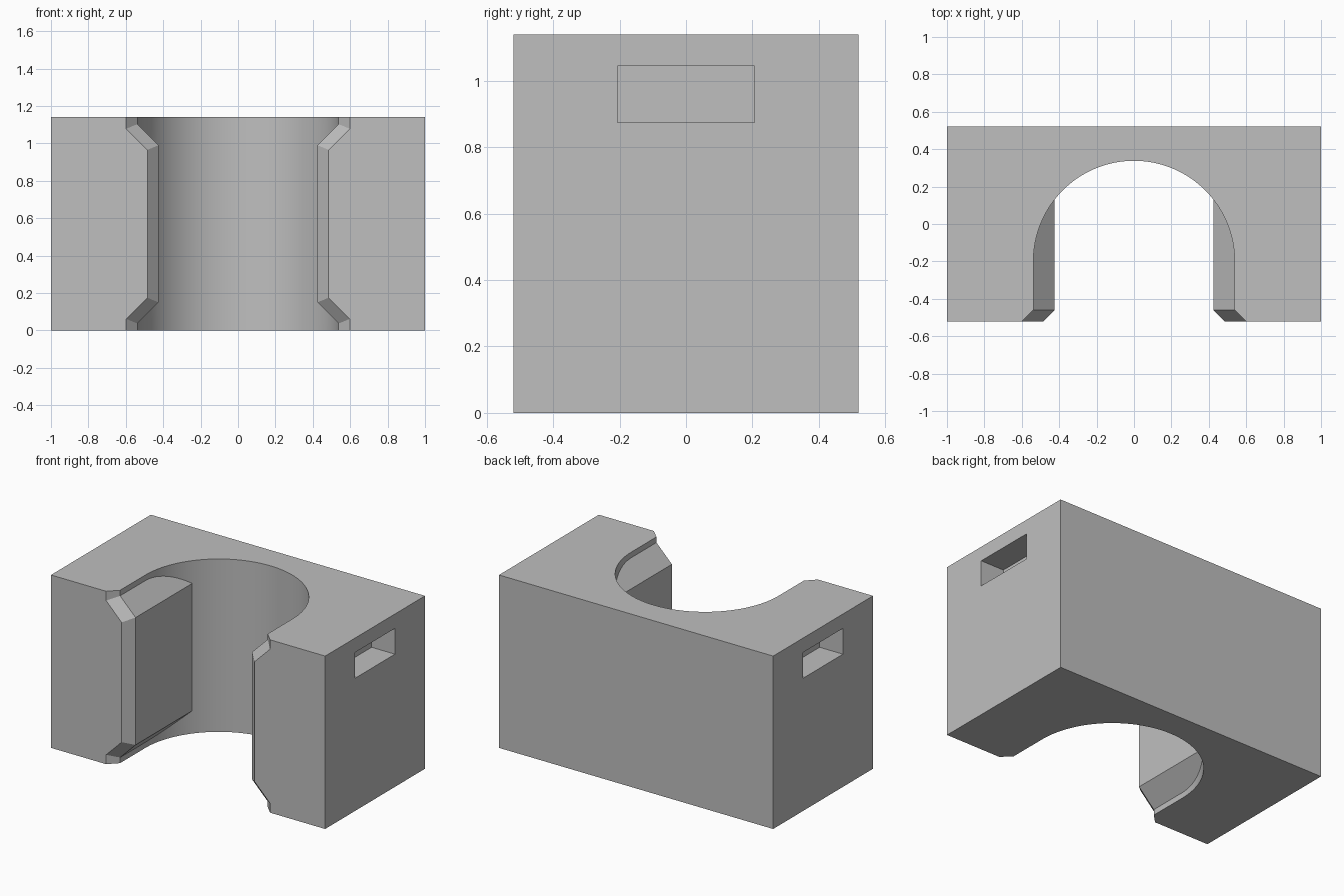
import bpy, bmesh
from math import pi, cos, sin, radians, sqrt

old = bpy.data.objects.get("Cube")
if old:
    bpy.data.objects.remove(old, do_unlink=True)

DEPTH, HEIGHT = 1.04, 1.14
RADIUS, ARC_Y = 0.538, -0.2      # round channel
GRIP = 0.425                     # half gap between the side pads
BEVEL = 0.06                     # bevel around the front mouth

grey = bpy.data.materials.new("light_grey")
grey.use_nodes = True
grey.diffuse_color = (0.52, 0.52, 0.52, 1)
grey.node_tree.nodes["Principled BSDF"].inputs["Base Color"].default_value = (0.52, 0.52, 0.52, 1)


def loft(name, sections):
    """Closed solid through matching rings of points."""
    bm = bmesh.new()
    rings = [[bm.verts.new(p) for p in ring] for ring in sections]
    for a, b in zip(rings, rings[1:]):
        for i in range(len(a)):
            j = (i + 1) % len(a)
            bm.faces.new((a[i], a[j], b[j], b[i]))
    bm.faces.new(rings[0])
    bm.faces.new(rings[-1])
    bmesh.ops.recalc_face_normals(bm, faces=bm.faces)
    mesh = bpy.data.meshes.new(name)
    bm.to_mesh(mesh)
    bm.free()
    mesh.materials.append(grey)
    obj = bpy.data.objects.new(name, mesh)
    bpy.context.collection.objects.link(obj)
    return obj


def box(name, x0, x1, y0, y1, z0, z1):
    return loft(name, [[(x0, y0, z), (x1, y0, z), (x1, y1, z), (x0, y1, z)] for z in (z0, z1)])


def combine(obj, tool, operation):
    """Apply a boolean, then remove the tool."""
    tool.hide_render = True
    mod = obj.modifiers.new("boolean", 'BOOLEAN')
    mod.operation, mod.object, mod.solver = operation, tool, 'EXACT'
    bpy.context.view_layer.objects.active = obj
    bpy.ops.object.modifier_apply(modifier=mod.name)
    bpy.data.objects.remove(tool, do_unlink=True)


def mouth(y, grow):
    """Opening seen from the front, widened evenly by grow."""
    rise = grow * (sqrt(2) - 1)
    slope = RADIUS - GRIP
    low = 0.037 + rise
    wide, narrow = RADIUS + grow, GRIP + grow
    half = [(wide, -0.1), (wide, low), (narrow, low + slope)]
    half += [(x, HEIGHT - z) for x, z in reversed(half)]
    return [(x, y, z) for x, z in half] + [(-x, y, z) for x, z in reversed(half)]


# Main block
block = box("block", -1, 1, -DEPTH / 2, DEPTH / 2, 0, HEIGHT)

# Channel: padded opening trimmed by a round back
channel = loft("channel_cutter", [mouth(0.45, 0), mouth(-DEPTH / 2 + BEVEL, 0),
                                  mouth(-DEPTH / 2 - BEVEL, 2 * BEVEL)])
steps = 64
plan = [(RADIUS * cos(pi * i / steps), ARC_Y + RADIUS * sin(pi * i / steps)) for i in range(steps + 1)]
plan += [(-0.8, -0.3), (-0.8, -0.8), (0.8, -0.8), (0.8, -0.3)]
round_back = loft("round_cutter", [[(x, y, z) for x, y in plan] for z in (-0.05, HEIGHT + 0.05)])
combine(channel, round_back, 'INTERSECT')
combine(block, channel, 'DIFFERENCE')

# Hand slots in both sides
for side in (-1, 1):
    slot = box("slot_cutter", side * 0.83, side * 1.1, -0.207, 0.207, 0.875, 1.045)
    combine(block, slot, 'DIFFERENCE')

# Smooth the curved wall, keep the edges sharp
bpy.ops.object.select_all(action='DESELECT')
block.select_set(True)
bpy.context.view_layer.objects.active = block
bpy.ops.object.shade_smooth_by_angle(angle=radians(20))
